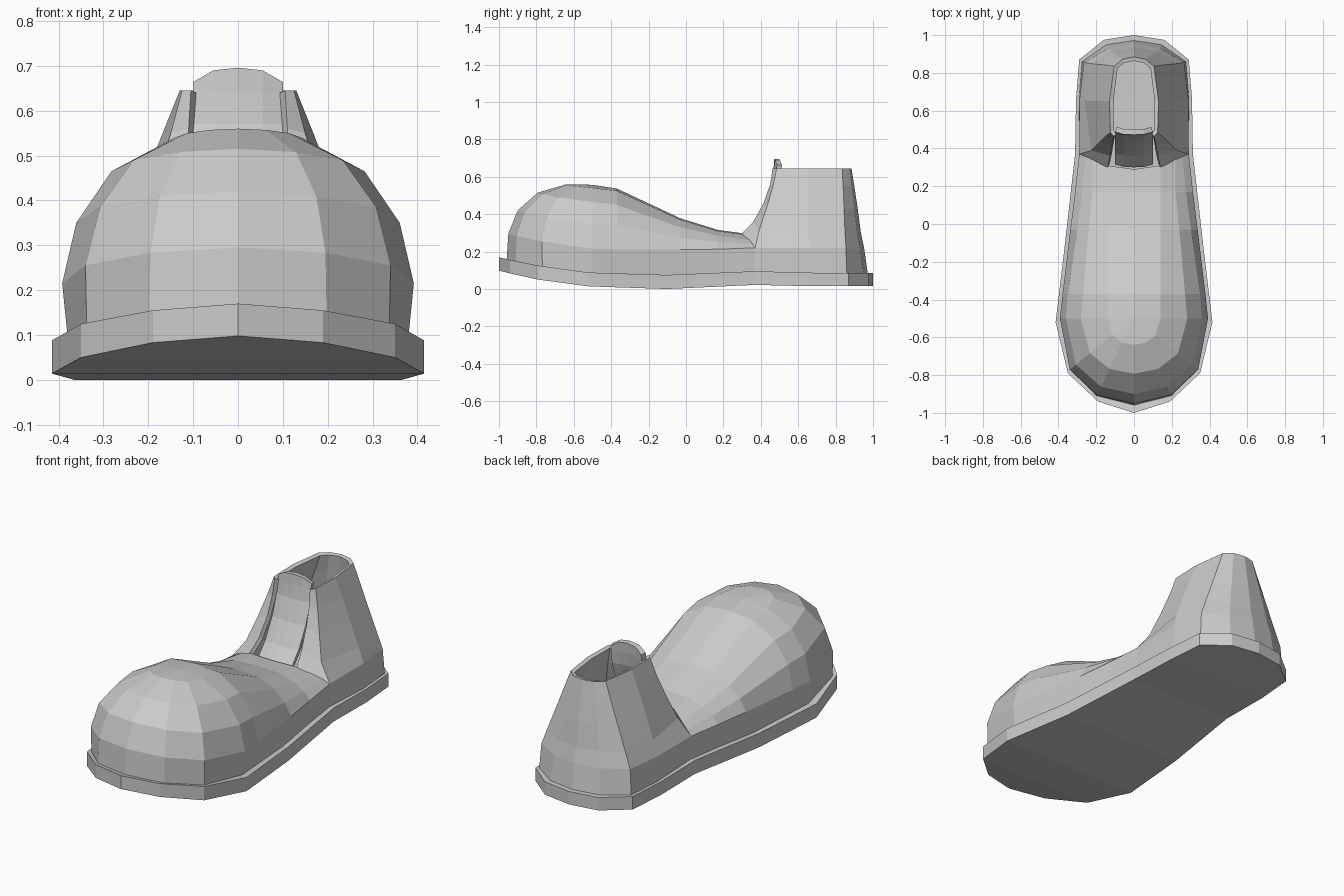
import bpy, bmesh


def loft_half(name, sections, thickness=0.0):
    """Skin equal-length point rows (x >= 0 half), mirror across x, optionally thicken inwards."""
    bm = bmesh.new()
    rows = [[bm.verts.new(p) for p in s] for s in sections]
    for a, b in zip(rows, rows[1:]):
        for k in range(len(a) - 1):
            bm.faces.new((a[k], b[k], b[k + 1], a[k + 1]))
    bmesh.ops.remove_doubles(bm, verts=bm.verts, dist=0.0005)
    mesh = bpy.data.meshes.new(name)
    bm.to_mesh(mesh)
    bm.free()
    obj = bpy.data.objects.new(name, mesh)
    bpy.context.collection.objects.link(obj)
    mirror = obj.modifiers.new("mirror", 'MIRROR')
    mirror.merge_threshold = 0.001
    if thickness:
        solid = obj.modifiers.new("thickness", 'SOLIDIFY')
        solid.thickness = thickness
        solid.offset = -1
    return obj


# Sole: outline x, y, bottom z, top z from toe to heel
outline = [(0, -1.0, .098, .170), (.19, -.94, .083, .155), (.35, -.79, .050, .125),
           (.415, -.52, .014, .088), (.365, -.10, 0, .075), (.312, .37, .022, .095),
           (.307, .66, .015, .087), (.29, .87, .015, .085), (.16, .975, .015, .085),
           (0, 1.0, .015, .085)]
loft_half("sole", [[(0, y, b), (x, y, b), (x, y, t), (0, y, t)] for x, y, b, t in outline])

# Rounded toe: meridians fanned around an apex, ring radii and heights blended front to side
front = [(1.02, .155), (1.0, .295), (.89, .42), (.65, .515), (.31, .56)]
side = [(.965, .08), (1.0, .215), (.92, .35), (.72, .465), (.36, .54)]
apex = (0, -.5, .557)
upper = []
for (dx, dy), t in zip([(0, -.45), (.195, -.405), (.34, -.27), (.392, 0)], [1, .86, .5, 0]):
    row = []
    for (rf, zf), (rs, zs) in zip(front, side):
        r = rs + (rf - rs) * t
        row.append((dx * r, -.5 + dy * r, zs + (zf - zs) * t))
    upper.append(row + [apex])

# Instep: cross-sections running back to the ankle
instep = {
    -.37: [(.365, .075), (.378, .212), (.35, .34), (.27, .45), (.14, .525), (0, .537)],
    -.03: [(.33, .07), (.337, .21), (.302, .275), (.24, .33), (.14, .370), (0, .378)],
    .17: [(.305, .08), (.312, .213), (.275, .25), (.22, .285), (.14, .31), (0, .316)],
}
upper += [[(x, y, z) for x, z in pts] for y, pts in instep.items()]
upper.append([(.287, .37, .085), (.29, .37, .22), (.255, .37, .24),
              (.22, .375, .256), (.14, .31, .292), (0, .29, .30)])
loft_half("toe_and_instep", upper)

# Ankle shaft: columns from the lacing edge round to the back, each rising to the collar
shaft = [
    [(.215, .375, .256), (.14, .30, .297), (.127, .36, .36), (.116, .415, .46), (.11, .45, .56), (.105, .463, .645)],
    [(.287, .37, .085), (.29, .37, .22), (.225, .39, .31), (.185, .43, .43), (.15, .465, .55), (.125, .485, .645)],
    [(.292, .66, .08), (.288, .66, .22), (.262, .655, .30), (.215, .65, .43), (.168, .65, .55), (.13, .65, .645)],
    [(.275, .86, .08), (.265, .855, .22), (.235, .85, .30), (.185, .845, .43), (.14, .84, .55), (.105, .835, .645)],
    [(.145, .95, .08), (.138, .93, .22), (.122, .915, .30), (.10, .90, .43), (.08, .885, .55), (.062, .872, .645)],
    [(0, .972, .08), (0, .952, .22), (0, .935, .30), (0, .918, .43), (0, .90, .55), (0, .885, .645)],
]
loft_half("ankle_shaft", shaft, 0.022)

# Tongue: arched strip behind the lacing edges with a rounded top
path = [(.30, .28), (.36, .35), (.42, .46), (.458, .57), (.468, .64), (.472, .696)]
tongue = []
for x, back, drop in [(0, 0, 0), (.055, .003, .006), (.10, .015, .032)]:
    tongue.append([(x, y + back, z - (drop if i == len(path) - 1 else 0))
                   for i, (y, z) in enumerate(path)])
loft_half("tongue", tongue, 0.028)
